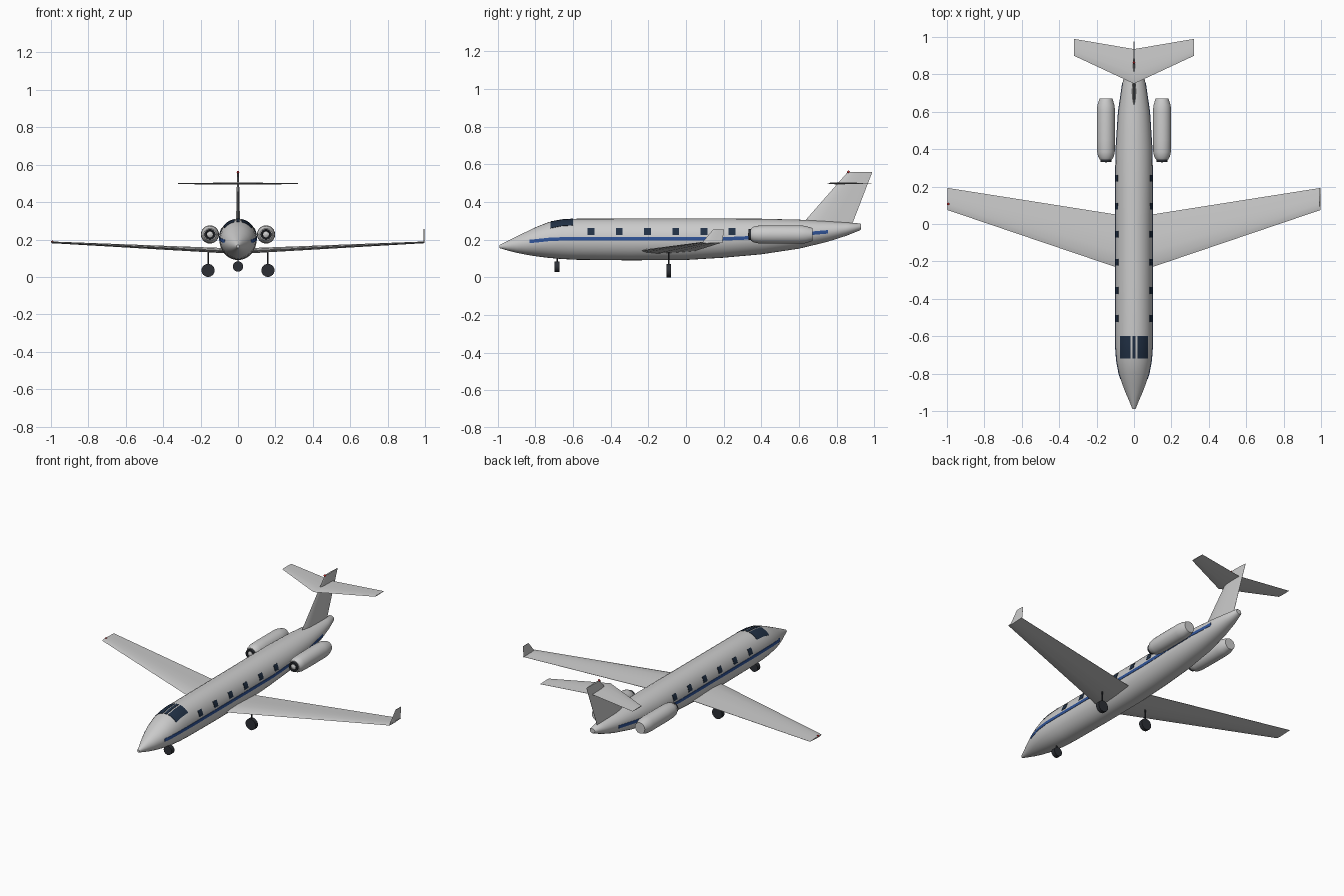
import bpy, math
from math import sin, cos, pi

if "Cube" in bpy.data.objects:
    bpy.data.objects.remove(bpy.data.objects["Cube"])

def material(name, rgb):
    m = bpy.data.materials.new(name)
    m.diffuse_color = (*rgb, 1)
    m.use_nodes = True
    m.node_tree.nodes["Principled BSDF"].inputs["Base Color"].default_value = m.diffuse_color
    return m

NAVY = material("dark_glass", (0.015, 0.03, 0.06))
BLUE = material("blue_stripe", (0.03, 0.09, 0.32))
BLACK = material("rubber", (0.025, 0.028, 0.035))
RED = material("red_light", (0.6, 0.02, 0.02))

def finish(o, mat=None, mirror=False, smooth=35):
    if mat:
        o.data.materials.append(mat)
    if mirror:
        o.modifiers.new("mirror", 'MIRROR')
        o.modifiers["mirror"].use_bisect_axis[0] = False
    bpy.ops.object.select_all(action='DESELECT')
    o.select_set(True)
    bpy.context.view_layer.objects.active = o
    if smooth:
        bpy.ops.object.shade_smooth_by_angle(angle=math.radians(smooth))
    return o

def mesh(name, verts, faces, **kw):
    me = bpy.data.meshes.new(name)
    me.from_pydata(verts, [], faces)
    o = bpy.data.objects.new(name, me)
    bpy.context.collection.objects.link(o)
    import bmesh
    bm = bmesh.new()
    bm.from_mesh(me)
    bmesh.ops.recalc_face_normals(bm, faces=bm.faces)
    bm.to_mesh(me)
    bm.free()
    return finish(o, **kw)

def loft(name, rings, **kw):
    """Skin closed rings of equal length and cap both ends."""
    n = len(rings[0])
    faces = [(r*n+i, r*n+(i+1) % n, (r+1)*n+(i+1) % n, (r+1)*n+i)
             for r in range(len(rings)-1) for i in range(n)]
    faces += [tuple(range(n)), tuple(range((len(rings)-1)*n, len(rings)*n))]
    return mesh(name, [p for r in rings for p in r], faces, **kw)

# fuselage stations: y, half width, bottom, top
BODY = [(-.99, .008, .155, .172), (-.95, .024, .143, .192), (-.9, .046, .13, .217),
        (-.85, .065, .12, .241), (-.8, .081, .112, .265), (-.73, .094, .103, .293),
        (-.66, .099, .097, .306), (-.58, .1, .093, .311), (-.3, .1, .09, .312),
        (0, .1, .092, .312), (.2, .1, .104, .312), (.4, .097, .122, .311),
        (.6, .084, .152, .306), (.75, .062, .188, .298), (.85, .042, .22, .291),
        (.925, .022, .25, .286), (.93, .017, .254, .282)]

def station(y):
    for a, b in zip(BODY, BODY[1:]):
        if y <= b[0]:
            t = (y-a[0])/(b[0]-a[0])
            w, lo, hi = [a[i]+t*(b[i]-a[i]) for i in (1, 2, 3)]
            return w, (lo+hi)/2, (hi-lo)/2

def skin(y, a, off=0.0):
    w, zc, h = station(y)
    return ((w+off)*cos(a), y, zc+(h+off)*sin(a))

loft("fuselage", [[skin(s[0], 2*pi*i/32) for i in range(32)] for s in BODY], smooth=40)

def patch(name, ys, lo, hi, mat, mirror=True, off=.002, n=4):
    """Raised panel following the fuselage; lo and hi give the angle at y."""
    rings = []
    for y in ys:
        angs = [lo(y)+(hi(y)-lo(y))*i/n for i in range(n+1)]
        rings.append([skin(y, a, off) for a in angs] + [skin(y, a, -.004) for a in reversed(angs)])
    return loft(name, rings, mat=mat, mirror=mirror, smooth=30)

def at_z(zf):
    def f(y):
        w, zc, h = station(y)
        return math.asin((zf(y)-zc)/h)
    return f

def at_x(x):
    return lambda y: math.acos(x/station(y)[0])

# cabin windows
for k in range(6):
    y = -.505+.15*k
    patch(f"cabin_window_{k+1}", [y-.018, y+.018], at_z(lambda y: .225), at_z(lambda y: .261), NAVY)

# side stripe, dipping at the nose and rising to the tail
def stripe_z(y):
    if y < -.7:
        return .204-.014*(-.7-y)/.13
    return .204 if y < .2 else .204+.038*((y-.2)/.56)**1.3

ys = sorted({-.83, .755} | {s[0] for s in BODY if -.83 < s[0] < .755} | {.1, .3, .5, .68})
patch("side_stripe", ys, at_z(lambda y: stripe_z(y)-.009), at_z(lambda y: stripe_z(y)+.009), BLUE)

# cockpit windows
cy = [-.72, -.69, -.66, -.63, -.6]
patch("cockpit_window_side", cy, at_x(.073), at_x(.018), NAVY)
patch("cockpit_window_centre", cy, at_x(.009), at_x(-.009), NAVY, mirror=False)

# aerofoil outline: chord fraction, thickness fraction
FOIL = [(0, 0), (.08, .28), (.3, .5), (.6, .36), (1, .04),
        (1, -.04), (.6, -.36), (.3, -.5), (.08, -.28)]

def flat_foil(x, z, y0, y1, t):
    return [(x, y0+(y1-y0)*c, z+t*h) for c, h in FOIL]

def upright_foil(x, z, y0, y1, t):
    return [(x+t*h, y0+(y1-y0)*c, z) for c, h in FOIL]

# wings, single winglet on the right tip, tail surfaces
loft("wing", [flat_foil(.06, .14, -.243, .045, .028),
              flat_foil(.998, .185, .075, .193, .009)], mirror=True)
loft("winglet", [upright_foil(.994, .183, .085, .193, .007),
                 upright_foil(.994, .255, .145, .202, .004)])
loft("tail_fin", [upright_foil(0, .275, .61, .88, .022),
                  upright_foil(0, .56, .86, .99, .01)])
loft("tailplane", [flat_foil(-.322, .499, .9, .99, .005),
                   flat_foil(0, .499, .75, .935, .012),
                   flat_foil(.322, .499, .9, .99, .005)])

# engines
def lathe(name, profile, x, z, **kw):
    rings = [[(x+r*cos(2*pi*i/24), y, z+r*sin(2*pi*i/24)) for i in range(24)] for y, r in profile]
    return loft(name, rings, mirror=True, **kw)

EX, EZ = .15, .227
lathe("engine_nacelle", [(.346, .033), (.36, .042), (.385, .047), (.45, .0485), (.6, .0485),
                         (.635, .046), (.672, .034)], EX, EZ)
lathe("engine_intake", [(.35, .029), (.331, .029), (.331, .021), (.34, .018)], EX, EZ, mat=BLACK)
lathe("engine_spinner", [(.345, .018), (.335, .016), (.329, .004)], EX, EZ)

# landing gear
def wheel(name, x, y, z, r, depth):
    bpy.ops.mesh.primitive_cylinder_add(vertices=24, radius=r, depth=depth,
                                        location=(x, y, z), rotation=(pi/2, 0, 0))
    o = bpy.context.object
    o.name = name
    finish(o, BLACK)

def strut(name, x, y, z0, z1):
    bpy.ops.mesh.primitive_cylinder_add(vertices=10, radius=.004, depth=z1-z0,
                                        location=(x, y, (z0+z1)/2))
    o = bpy.context.object
    o.name = name
    finish(o, BLACK)

wheel("nose_wheel", 0, -.685, .056, .028, .027)
strut("nose_strut", 0, -.685, .06, .11)
for side, s in (("left", -1), ("right", 1)):
    wheel(f"{side}_main_wheel", s*.16, -.092, .035, .035, .023)
    strut(f"{side}_main_strut", s*.16, -.092, .05, .145)

# navigation lights
for name, loc in (("fin_light", (0, .863, .56)), ("wing_tip_light", (-.993, .107, .187))):
    bpy.ops.mesh.primitive_uv_sphere_add(segments=12, ring_count=8, radius=.007, location=loc)
    bpy.context.object.name = name
    finish(bpy.context.object, RED)
